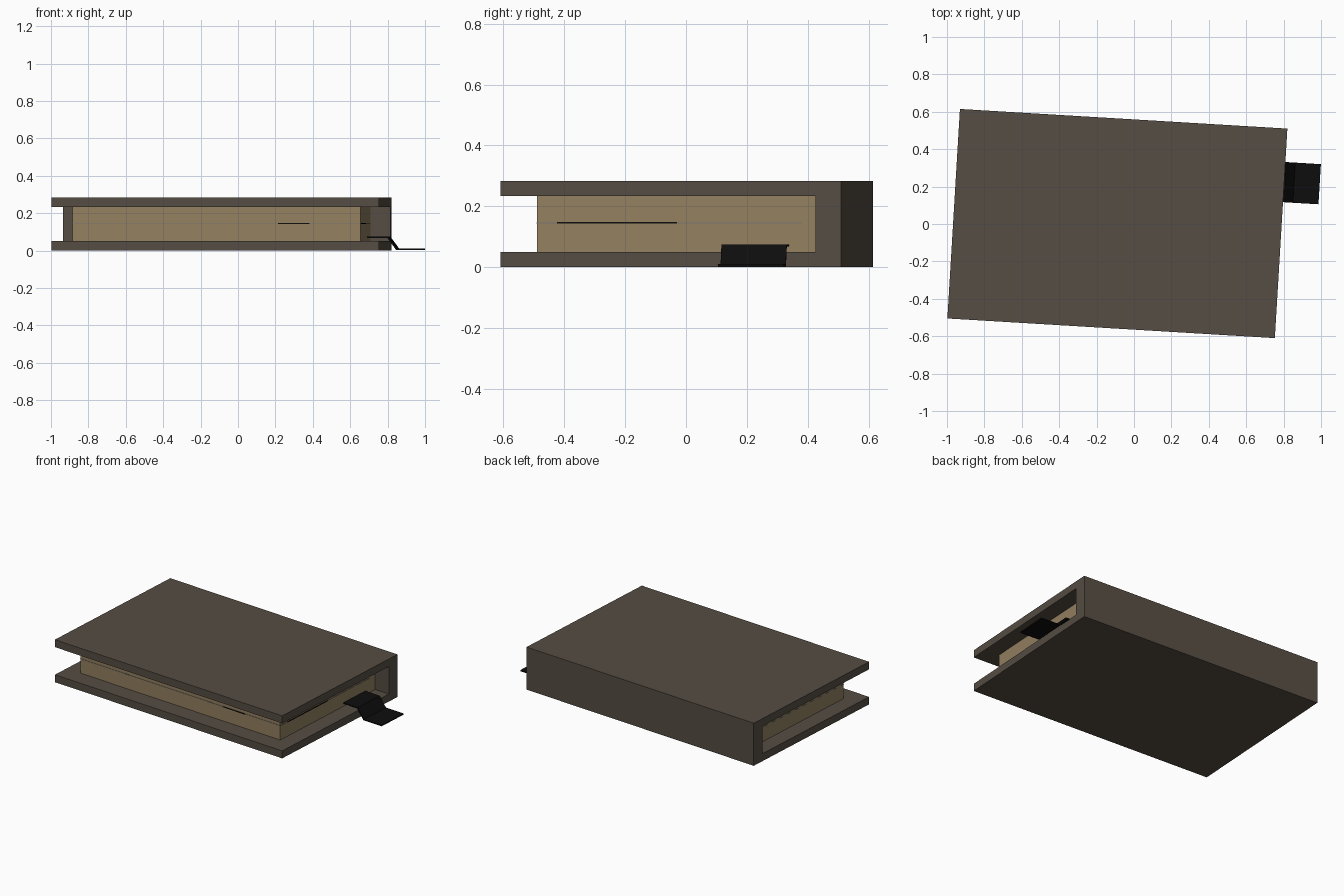
import bpy, bmesh, math
from mathutils import Matrix

if "Cube" in bpy.data.objects:
    bpy.data.objects.remove(bpy.data.objects["Cube"])

# the book lies slightly turned on the ground
PLACE = Matrix.Translation((-0.0888, 0.0025, 0)) @ Matrix.Rotation(math.radians(-3.43), 4, 'Z')


def material(name, rgb):
    m = bpy.data.materials.new(name)
    m.diffuse_color = (*rgb, 1)
    m.use_nodes = True
    m.node_tree.nodes["Principled BSDF"].inputs["Base Color"].default_value = m.diffuse_color
    return m


COVER = material("dark brown leather", (0.092, 0.074, 0.056))
PAPER = material("tan paper", (0.29, 0.215, 0.118))
BLACK = material("black ribbon", (0.004, 0.004, 0.004))
GREY = material("grey paper", (0.2, 0.185, 0.165))


def prism(name, profile, axis, lo, hi, mat):
    """Extrude a 2D profile along x (profile = y,z) or y (profile = x,z)."""
    bm = bmesh.new()
    pts = [(lo, a, b) if axis == 'x' else (a, lo, b) for a, b in profile]
    face = bm.faces.new([bm.verts.new(p) for p in pts])
    new = bmesh.ops.extrude_face_region(bm, geom=[face])["geom"]
    step = (hi - lo, 0, 0) if axis == 'x' else (0, hi - lo, 0)
    bmesh.ops.translate(bm, vec=step, verts=[v for v in new if isinstance(v, bmesh.types.BMVert)])
    bmesh.ops.recalc_face_normals(bm, faces=bm.faces)
    bm.transform(PLACE)
    me = bpy.data.meshes.new(name)
    bm.to_mesh(me)
    bm.free()
    me.materials.append(mat)
    ob = bpy.data.objects.new(name, me)
    bpy.context.collection.objects.link(ob)
    return ob


def box(name, x, y, z, mat):
    return prism(name, [(y[0], z[0]), (y[1], z[0]), (y[1], z[1]), (y[0], z[1])], 'x', *x, mat)


# cover: two boards joined by the spine, one C-shaped profile
F, B, S, T, H = -0.561, 0.561, 0.477, 0.05, 0.284
prism("cover", [(F, 0), (B, 0), (B, H), (F, H), (F, H - T), (S, H - T), (S, T), (F, T)],
      'x', -0.877, 0.877, COVER)

# page block
box("pages", (-0.771, 0.771), (-0.447, S), (T, H - T), PAPER)

# thin sheets showing at the middle of the page edges
box("loose_sheet", (-0.772, 0.773), (-0.449, 0.424), (0.144, 0.147), GREY)
box("dark_sheet_end", (0.70, 0.775), (-0.38, 0.014), (0.143, 0.148), BLACK)
box("dark_sheet_front", (0.33, 0.50), (-0.451, -0.40), (0.143, 0.148), BLACK)

# bookmark ribbon: leaves the pages, drops over the cover edge, lies on the ground
top = [(0.60, 0.075), (0.882, 0.075), (0.930, 0.010), (1.067, 0.010)]
bottom = [(1.067, 0.003), (0.926, 0.003), (0.878, 0.068), (0.60, 0.068)]
prism("bookmark_ribbon", top + bottom, 'y', 0.167, 0.382, BLACK)
